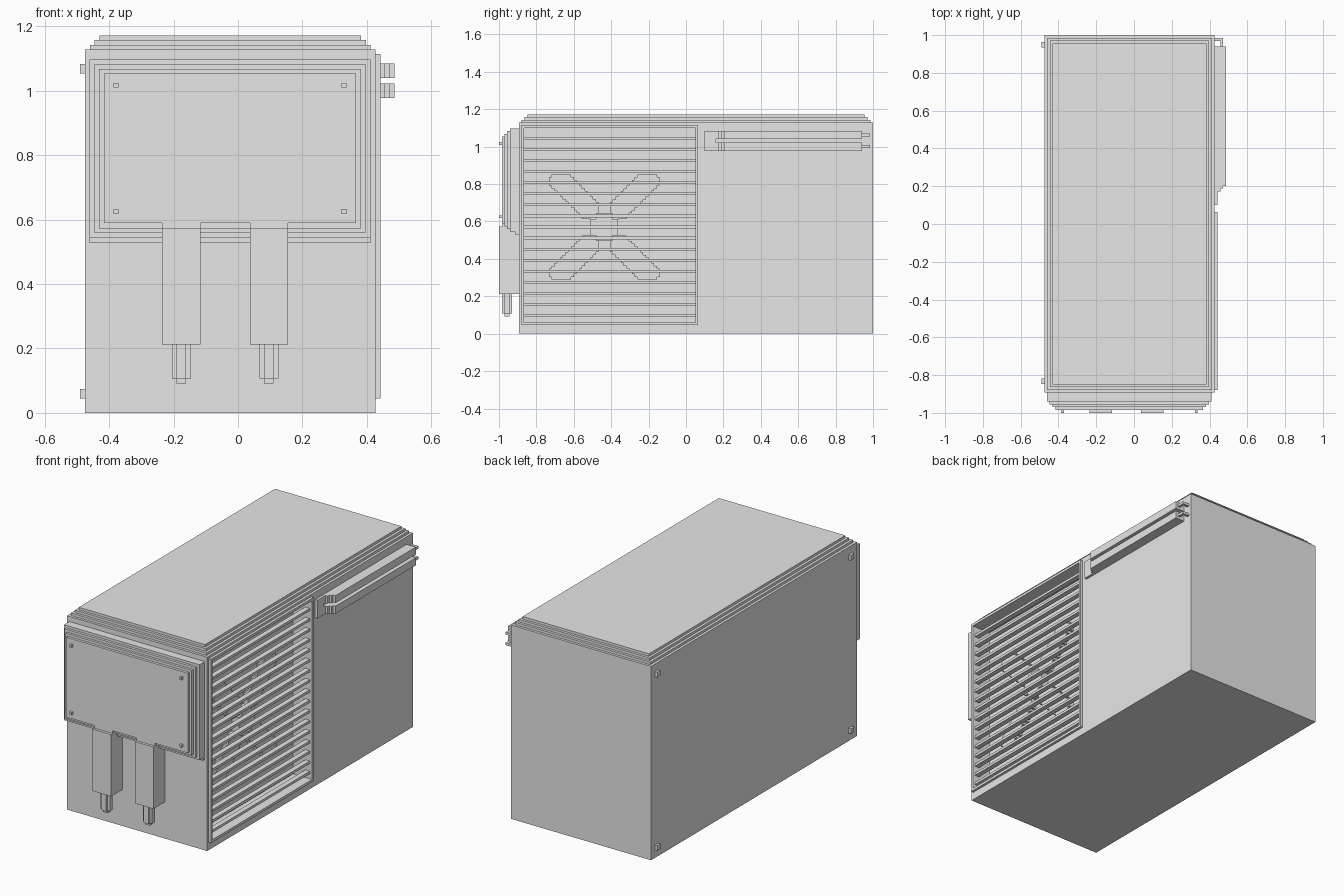
import bpy, bmesh
from mathutils import Vector

cube = bpy.data.objects.get("Cube")
if cube:
    bpy.data.objects.remove(cube, do_unlink=True)

V = 2 / 135  # one grid step

grey = bpy.data.materials.new("plain grey")
grey.use_nodes = True
grey.diffuse_color = (0.8, 0.8, 0.8, 1)
grey.node_tree.nodes["Principled BSDF"].inputs["Base Color"].default_value = (0.8, 0.8, 0.8, 1)


def boxes(name, spans):
    """One object made of boxes, each given as (x0, x1, y0, y1, z0, z1)."""
    bm = bmesh.new()
    for x0, x1, y0, y1, z0, z1 in spans:
        lo, hi = Vector((x0, y0, z0)), Vector((x1, y1, z1))
        made = bmesh.ops.create_cube(bm, size=1)["verts"]
        bmesh.ops.scale(bm, vec=hi - lo, verts=made)
        bmesh.ops.translate(bm, vec=(lo + hi) / 2, verts=made)
    mesh = bpy.data.meshes.new(name)
    bm.to_mesh(mesh)
    bm.free()
    mesh.materials.append(grey)
    ob = bpy.data.objects.new(name, mesh)
    bpy.context.collection.objects.link(ob)
    return ob


# Main cabinet with the fan recess cut into its side
LEFT, RIGHT, FRONT, BACK, TOP = -0.475, 0.427, -0.893, 1.0, 1.128
WALL = 0.32
Y0, Y1, Z0, Z1 = -0.865, 0.05, 0.06, 1.1
cabinet = boxes("cabinet", [(LEFT, RIGHT, FRONT, BACK, 0, TOP)])
cutter = boxes("recess_cutter", [(WALL, 0.6, Y0, Y1, Z0, Z1)])
cutter.hide_render = True
cut = cabinet.modifiers.new("recess", "BOOLEAN")
cut.operation, cut.solver, cut.object = "DIFFERENCE", "EXACT", cutter
bpy.context.view_layer.objects.active = cabinet
bpy.ops.object.modifier_apply(modifier=cut.name)
bpy.data.objects.remove(cutter, do_unlink=True)

# Stepped lid
boxes("lid", [(LEFT + i * V, RIGHT - i * V, FRONT + i * V, BACK - i * V,
               TOP + (i - 1) * V, TOP + i * V) for i in (1, 2, 3)])

# Grille frame and slats
F0, F1 = RIGHT, RIGHT + V
boxes("grille_frame", [
    (F0, F1, Y0 - V, Y0, Z0 - V, Z1 + V), (F0, F1, Y1, Y1 + V, Z0 - V, Z1 + V),
    (F0, F1, Y0, Y1, Z0 - V, Z0), (F0, F1, Y0, Y1, Z1, Z1 + V)])
boxes("grille_slats", [(RIGHT - 2 * V, RIGHT, Y0, Y1, z - V, z)
                       for z in (1.052 - 4 * V * k for k in range(17))])

# Stepped four-blade fan on the back of the recess
CY, CZ = -0.437, 0.57
F_IN, F_OUT = WALL, WALL + 2 * V
rows = []
for k in range(3, 19):
    a, b = max(2, k - 6) * V, min(20, k + 5) * V
    if k == 18:
        a, b = 12 * V, 19 * V
    for sy in (-1, 1):
        for sz in (-1, 1):
            ya, yb = sorted((CY + sy * a, CY + sy * b))
            za, zb = sorted((CZ + sz * k * V, CZ + sz * (k + 1) * V))
            rows.append((F_IN, F_OUT, ya, yb, za, zb))
boxes("fan_blades", rows)
boxes("fan_hub", [(F_IN, F_OUT + V, CY - w * V, CY + w * V, CZ - h * V, CZ + h * V)
                  for w, h in ((5, 3), (3, 5))])

# Stepped front panel: (side inset, bottom, front depth)
steps = [(0, 0.528, -0.911), (0, 0.543, -0.941), (1, 0.559, -0.956),
         (2, 0.573, -0.97), (3, 0.589, -0.985)]
panel, start = [], FRONT
for i, bottom, y in steps:
    panel.append((-0.461 + i * V, 0.411 - i * V, y, start, bottom, 1.098 - i * V))
    start = y
boxes("front_panel", panel)
boxes("panel_screws", [(x, x + V, -1, -0.985, z, z + V)
                       for x in (-0.386, 0.322) for z in (0.618, 1.01)])

# Two connector blocks with cross-shaped plugs below
for side, cx in (("right", -0.176), ("left", 0.096)):
    boxes(side + "_connector", [(cx - 4 * V, cx + 4 * V, -1, FRONT, 0.213, 0.573),
                                (cx - 4 * V, cx + 4 * V, -0.985, -0.97, 0.573, 0.589)])
    cy = -0.956
    boxes(side + "_plug", [
        (cx - w * V, cx + w * V, cy - d * V, cy + d * V, bottom, 0.213)
        for w, d, bottom in ((2, 0.9, 0.107), (1, 1.8, 0.107), (1, 0.9, 0.092))])

# Bolts on the plain side
boxes("side_bolts", [(LEFT - V, LEFT, y, y + 2 * V, z, z + 2 * V)
                     for y in (-0.847, 0.934) for z in (0.045, 1.054)])

# Pair of pipes, joined by a plate at the front and bent into the wall at the back
pipes = [(RIGHT, RIGHT + V, 0.1, 0.16, 0.978, 1.084)]
for z in (0.978, 1.04):
    h = z + 3 * V
    pipes += [(RIGHT, RIGHT + V, 0.16, 0.172, z, h),
              (RIGHT, RIGHT + 2 * V, 0.172, 0.187, z, h),
              (RIGHT, RIGHT + 3 * V, 0.187, 0.202, z, h),
              (RIGHT, RIGHT + 4 * V, 0.202, 0.941, z, h),
              (RIGHT + 2 * V, RIGHT + 3 * V, 0.941, 0.985, z + V, z + 2 * V),
              (RIGHT, RIGHT + 2 * V, 0.97, 0.985, z + V, z + 2 * V)]
boxes("side_pipes", pipes)
